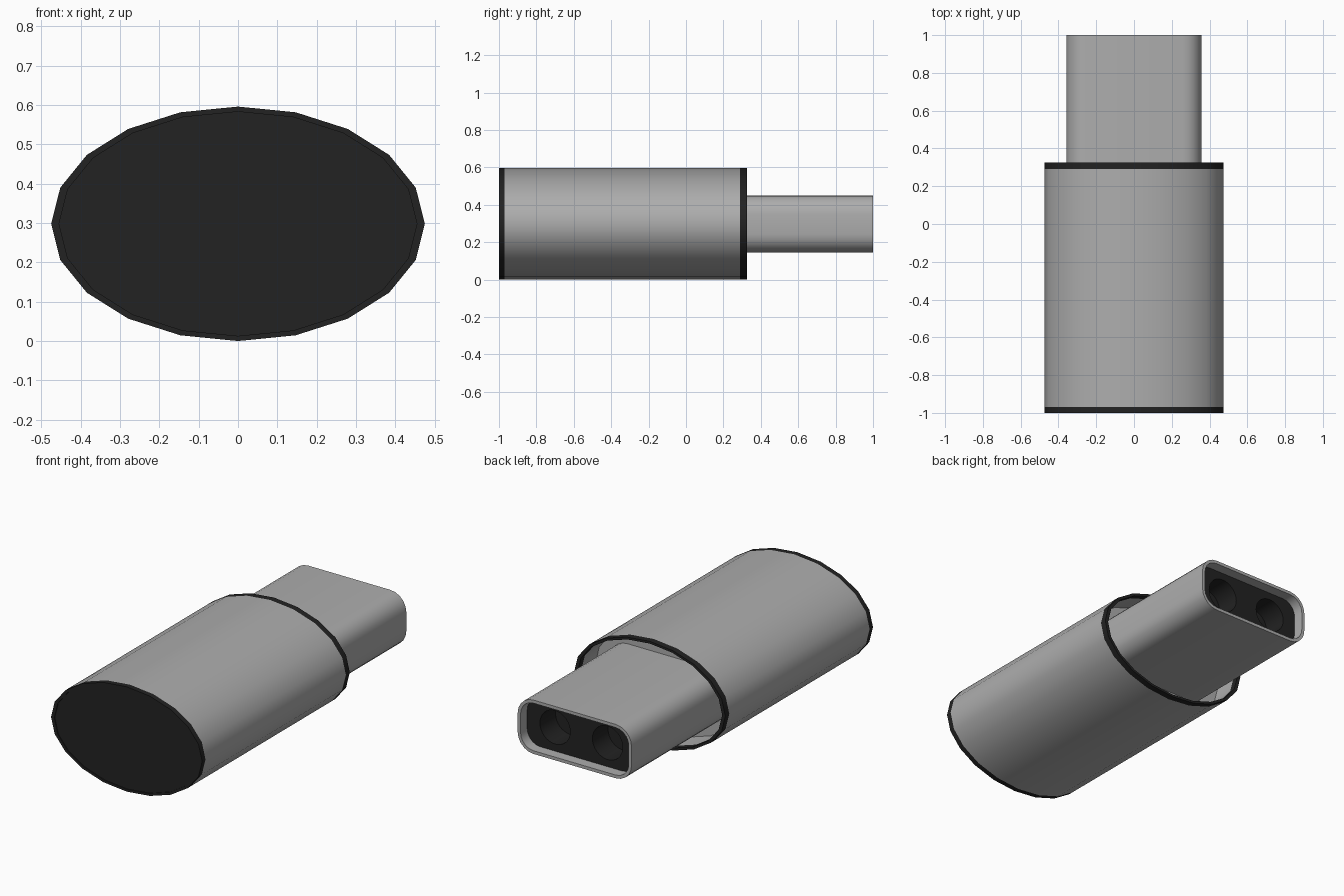
import bpy, bmesh
from math import sin, cos, pi, radians

cube = bpy.data.objects.get("Cube")
if cube:
    bpy.data.objects.remove(cube, do_unlink=True)

ZC = 0.298  # height of the long axis


def material(name, value, roughness):
    m = bpy.data.materials.new(name)
    m.use_nodes = True
    colour = (value, value, value, 1)
    m.diffuse_color = colour
    node = m.node_tree.nodes["Principled BSDF"]
    node.inputs["Base Color"].default_value = colour
    node.inputs["Roughness"].default_value = roughness
    return m


grey = material("satin_grey", 0.42, 0.5)
black = material("soft_black", 0.016, 0.6)


def ellipse(y, inset=0.0, sides=20):
    """Oval cross-section at y, with a point at the very top."""
    return [((0.475 - inset) * sin(2 * pi * i / sides), y,
             ZC + (0.298 - inset * 0.65) * cos(2 * pi * i / sides))
            for i in range(sides)]


def rounded(y, inset=0.0, steps=5):
    """Rounded rectangle cross-section at y."""
    r = 0.1 - inset
    points = []
    for corner, (sx, sz) in enumerate([(1, 1), (-1, 1), (-1, -1), (1, -1)]):
        for i in range(steps + 1):
            a = (corner + i / steps) * pi / 2
            points.append((sx * 0.258 + r * cos(a), y, ZC + sz * 0.053 + r * sin(a)))
    return points


def loft(name, loops, mat, closed=False):
    """Skin a row of loops; cap both ends, or join them when closed."""
    bm = bmesh.new()
    rows = [[bm.verts.new(p) for p in loop] for loop in loops]
    pairs = list(zip(rows, rows[1:]))
    if closed:
        pairs.append((rows[-1], rows[0]))
    else:
        bm.faces.new(rows[0])
        bm.faces.new(rows[-1])
    for a, b in pairs:
        for i in range(len(a)):
            j = (i + 1) % len(a)
            bm.faces.new((a[i], a[j], b[j], b[i]))
    bmesh.ops.recalc_face_normals(bm, faces=bm.faces)
    mesh = bpy.data.meshes.new(name)
    bm.to_mesh(mesh)
    bm.free()
    mesh.materials.append(mat)
    ob = bpy.data.objects.new(name, mesh)
    bpy.context.collection.objects.link(ob)
    return ob


def activate(ob):
    bpy.ops.object.select_all(action='DESELECT')
    ob.select_set(True)
    bpy.context.view_layer.objects.active = ob


LIP = 0.02
FRONT, FRONT_EDGE, BACK_EDGE, BACK, FLOOR = -1.0, -0.97, 0.29, 0.325, 0.16

# Oval sleeve, hollow at the back
sleeve = loft("sleeve", [ellipse(FRONT_EDGE), ellipse(BACK_EDGE),
                         ellipse(BACK_EDGE, LIP), ellipse(FLOOR, LIP)], grey)

# Dark end trims
rear_trim = loft("rear_trim", [ellipse(BACK_EDGE), ellipse(BACK),
                               ellipse(BACK, LIP), ellipse(BACK_EDGE, LIP)], black, True)
front_trim = loft("front_trim", [ellipse(FRONT_EDGE), ellipse(FRONT),
                                 ellipse(FRONT, LIP), ellipse(FRONT + 0.005, LIP)], black)

# Connector shell with a thin rim around its socket
WALL = 0.018
connector = loft("connector_shell", [rounded(FLOOR), rounded(1.0),
                                     rounded(1.0, WALL), rounded(0.7, WALL)], grey)

# Recessed dark insert with two round sockets
insert = loft("connector_insert", [rounded(0.7, WALL), rounded(0.94, WALL)], black)
for side in (-1, 1):
    bpy.ops.mesh.primitive_cylinder_add(vertices=32, radius=0.095, depth=0.3,
                                        location=(side * 0.165, 0.95, ZC),
                                        rotation=(pi / 2, 0, 0))
    cutter = bpy.context.object
    cutter.name = "socket_cutter"
    cutter.hide_render = True
    cut = insert.modifiers.new("socket", 'BOOLEAN')
    cut.operation = 'DIFFERENCE'
    cut.solver = 'EXACT'
    cut.object = cutter
    activate(insert)
    bpy.ops.object.modifier_apply(modifier=cut.name)
    bpy.data.objects.remove(cutter, do_unlink=True)

# Smooth sides, crisp rims
for ob in (sleeve, rear_trim, front_trim, connector, insert):
    activate(ob)
    bpy.ops.object.shade_smooth_by_angle(angle=radians(40))
